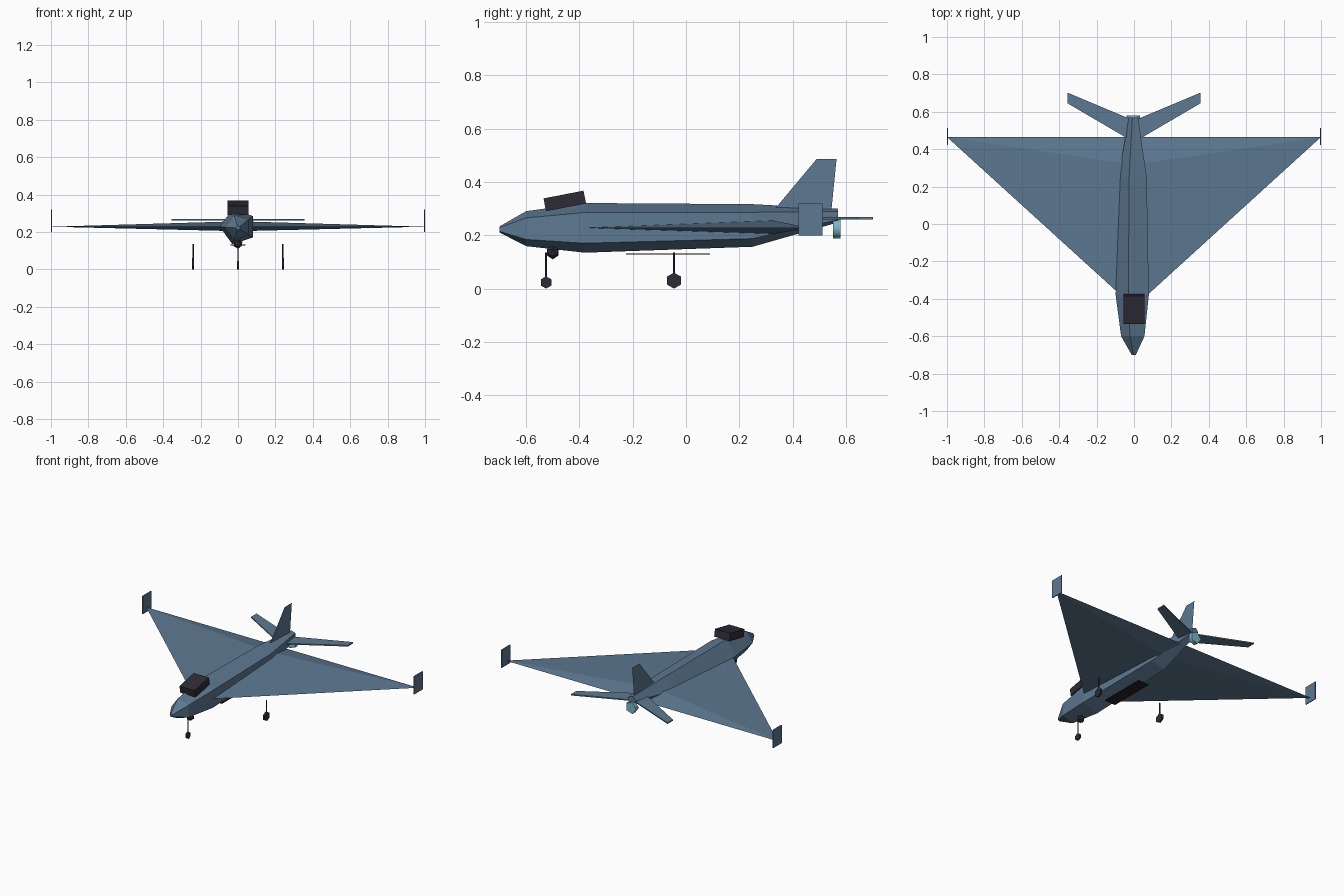
import bpy, bmesh, math
from mathutils import Vector

cube = bpy.data.objects.get("Cube")
if cube:
    bpy.data.objects.remove(cube)


def material(name, rgb):
    m = bpy.data.materials.new(name)
    m.use_nodes = True
    m.diffuse_color = (*rgb, 1)
    bsdf = m.node_tree.nodes["Principled BSDF"]
    bsdf.inputs["Base Color"].default_value = (*rgb, 1)
    bsdf.inputs["Roughness"].default_value = 0.7
    return m


BLUE = material("slate_blue", (0.11, 0.19, 0.285))
DARK = material("dark_grey", (0.026, 0.024, 0.037))
BAY = material("bay_black", (0.02, 0.013, 0.02))
TEAL = material("exhaust_teal", (0.2, 0.47, 0.55))


def finish(name, bm, mat):
    bmesh.ops.recalc_face_normals(bm, faces=bm.faces)
    mesh = bpy.data.meshes.new(name)
    bm.to_mesh(mesh)
    bm.free()
    mesh.materials.append(mat)
    ob = bpy.data.objects.new(name, mesh)
    bpy.context.collection.objects.link(ob)
    return ob


def loft(name, stations, sides, axis, mat, start=0.0):
    """Skin polygon rings given as (centre, radius), set square to one axis."""
    bm = bmesh.new()
    rings = []
    for centre, r in stations:
        ring = []
        for i in range(sides):
            a = start + math.tau * i / sides
            u, v = r * math.cos(a), r * math.sin(a)
            off = {"x": (0, u, v), "y": (u, 0, v), "z": (u, v, 0)}[axis]
            ring.append(bm.verts.new(Vector(centre) + Vector(off)))
        rings.append(ring)
    for a, b in zip(rings, rings[1:]):
        for i in range(sides):
            j = (i + 1) % sides
            bm.faces.new((a[i], a[j], b[j], b[i]))
    bm.faces.new(rings[0])
    bm.faces.new(rings[-1])
    return finish(name, bm, mat)


def box(name, centre, size, mat, tilt=0.0):
    bm = bmesh.new()
    bmesh.ops.create_cube(bm, size=1)
    bmesh.ops.scale(bm, vec=size, verts=bm.verts)
    ob = finish(name, bm, mat)
    ob.location = centre
    ob.rotation_euler.x = tilt
    return ob


def plate(name, points, mat, thickness=0.0):
    """Flat outline, given thickness evenly about its plane."""
    bm = bmesh.new()
    bm.faces.new([bm.verts.new(p) for p in points])
    ob = finish(name, bm, mat)
    if thickness:
        mod = ob.modifiers.new("thickness", "SOLIDIFY")
        mod.thickness = thickness
        mod.offset = 0
    return ob


# Five-sided fuselage, nose to tail: y, z, radius
body = [(-0.70, 0.222, 0.012), (-0.60, 0.225, 0.069), (-0.38, 0.228, 0.098),
        (0.25, 0.237, 0.084), (0.57, 0.274, 0.027)]
loft("fuselage", [((0, y, z), r) for y, z, r in body], 5, "y", BLUE, math.pi)

# Delta wing: wedge section, blunt at the rear, tapering to points
bm = bmesh.new()
for p in [(-1, 0.465, 0.228), (1, 0.465, 0.228), (0, -0.445, 0.228),
          (0, 0.317, 0.257), (0, 0.317, 0.204)]:
    bm.verts.new(p)
bmesh.ops.convex_hull(bm, input=bm.verts)
finish("delta_wing", bm, BLUE)

# Tail surfaces
plate("tail_fin", [(0, 0.33, 0.295), (0, 0.49, 0.486), (0, 0.565, 0.486),
                   (0, 0.545, 0.285)], BLUE)
for side, s in (("left", 1), ("right", -1)):
    plate(side + "_tailplane", [(0, 0.437, 0.264), (0.355 * s, 0.645, 0.264),
                                (0.355 * s, 0.702, 0.264), (0, 0.553, 0.264)],
          BLUE, 0.008)
    box(side + "_wingtip_plate", (0.997 * s, 0.467, 0.259), (0.005, 0.09, 0.12), BLUE)

# Cockpit, sensor pod and belly bay
box("cockpit", (0, -0.455, 0.329), (0.112, 0.153, 0.049), DARK, math.radians(11))
bm = bmesh.new()
bmesh.ops.create_icosphere(bm, subdivisions=1, radius=0.026)
finish("sensor_pod", bm, DARK).location = (0, -0.5, 0.136)
box("belly_bay", (0, -0.068, 0.13), (0.08, 0.315, 0.005), BAY)

# Landing gear
for name, x, y, r in (("nose", 0, -0.525, 0.023), ("left", 0.24, -0.045, 0.03),
                      ("right", -0.24, -0.045, 0.03)):
    loft(name + "_wheel", [((x - 0.006, y, r), r), ((x + 0.006, y, r), r)],
         6, "x", DARK, math.pi / 6)
    loft(name + "_strut", [((x, y, r), 0.004), ((x, y, 0.136), 0.004)],
         6, "z", DARK)

# Exhaust nozzle with smooth sides
nozzle = loft("exhaust_nozzle", [((0, 0.552, 0.226), 0.04), ((0, 0.58, 0.226), 0.04)],
              5, "y", TEAL, math.pi)
bpy.ops.object.select_all(action="DESELECT")
nozzle.select_set(True)
bpy.context.view_layer.objects.active = nozzle
bpy.ops.object.shade_smooth_by_angle(angle=math.radians(80))
